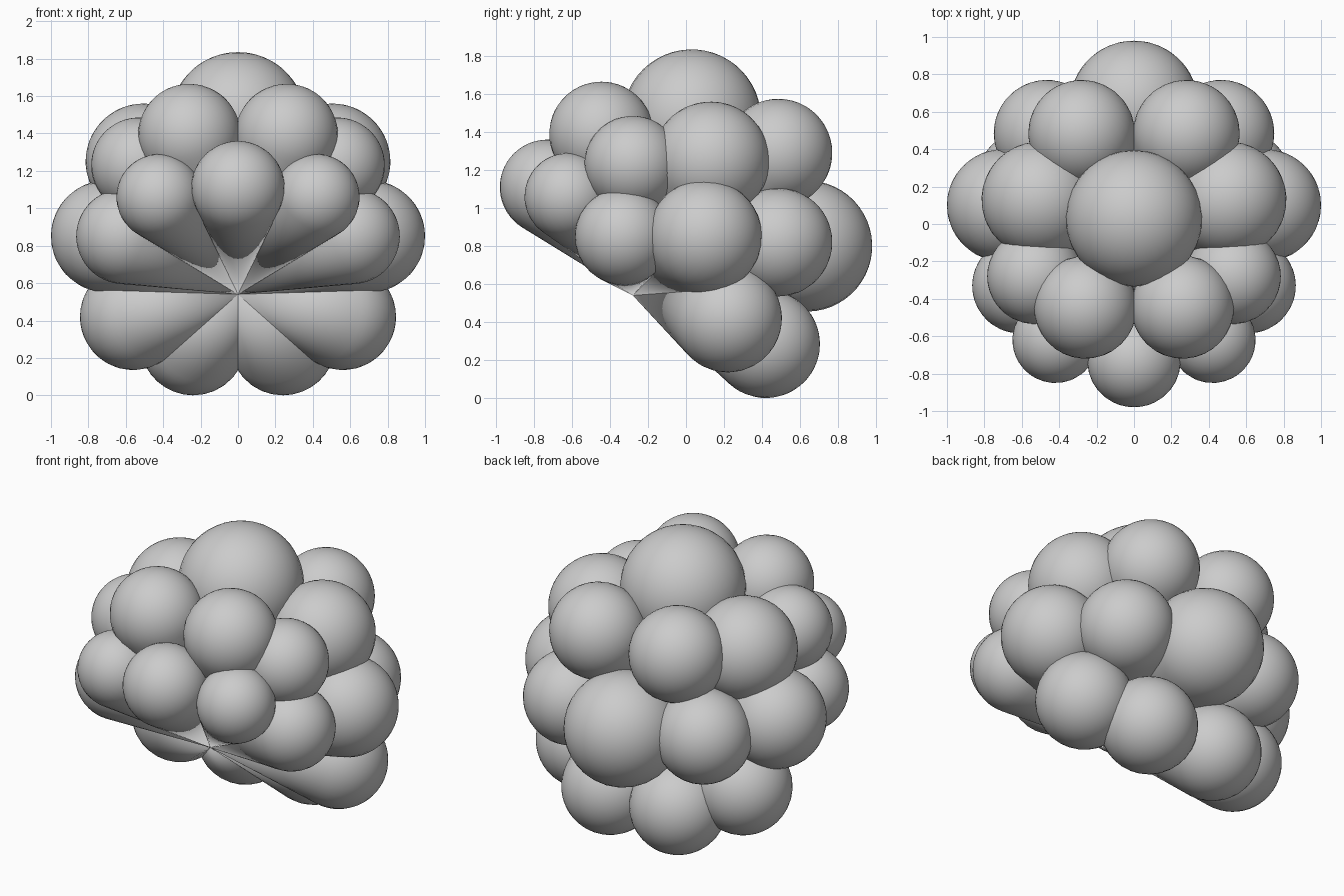
import bpy
import bmesh
import math
from mathutils import Vector

cube = bpy.data.objects.get("Cube")
if cube:
    bpy.data.objects.remove(cube, do_unlink=True)

APEX = Vector((0, -0.28, 0.54))   # point where every lobe's stem meets
SEGMENTS = 32
ARC_STEPS = 16

grey = bpy.data.materials.new("soft grey")
grey.use_nodes = True
colour = (0.6, 0.6, 0.6, 1)
grey.diffuse_color = colour
grey.node_tree.nodes["Principled BSDF"].inputs["Base Color"].default_value = colour


def lobe(name, centre, radius):
    """Ball whose tangent cone tapers back to the shared apex."""
    axis = Vector(centre) - APEX
    dist = axis.length
    start = math.acos(radius / dist)      # tangent angle, measured from the apex side
    profile = [(0, 0)]
    for i in range(ARC_STEPS + 1):
        a = start + (math.pi - start) * i / ARC_STEPS
        profile.append((radius * math.sin(a), dist - radius * math.cos(a)))

    bm = bmesh.new()
    verts = [bm.verts.new((x, 0, z)) for x, z in profile]
    edges = [bm.edges.new(pair) for pair in zip(verts, verts[1:])]
    bmesh.ops.spin(bm, geom=verts + edges, cent=(0, 0, 0), axis=(0, 0, 1),
                   angle=math.tau, steps=SEGMENTS)
    bmesh.ops.remove_doubles(bm, verts=bm.verts, dist=0.0005)
    bmesh.ops.recalc_face_normals(bm, faces=bm.faces)
    for face in bm.faces:
        face.smooth = True
    mesh = bpy.data.meshes.new(name)
    bm.to_mesh(mesh)
    bm.free()

    obj = bpy.data.objects.new(name, mesh)
    obj.location = APEX
    obj.rotation_mode = "QUATERNION"
    obj.rotation_quaternion = axis.to_track_quat("Z", "Y")
    mesh.materials.append(grey)
    bpy.context.collection.objects.link(obj)


# Lobes on the centre line
lobe("top_lobe", (0, 0.03, 1.47), 0.365)
lobe("front_lobe", (0, -0.73, 1.11), 0.25)
lobe("back_lobe", (0, 0.635, 0.80), 0.345)

# Mirrored lobes
pairs = {
    "front_upper_lobe": ((0.26, -0.445, 1.39), 0.275),
    "front_side_lobe": ((0.42, -0.62, 1.06), 0.23),
    "front_lower_lobe": ((0.61, -0.33, 0.85), 0.255),
    "side_front_lobe": ((0.53, -0.28, 1.23), 0.255),
    "side_upper_lobe": ((0.505, 0.13, 1.25), 0.31),
    "side_middle_lobe": ((0.70, 0.10, 0.85), 0.30),
    "side_lower_lobe": ((0.56, 0.22, 0.42), 0.285),
    "back_upper_lobe": ((0.28, 0.485, 1.29), 0.285),
    "back_middle_lobe": ((0.465, 0.485, 0.82), 0.285),
    "back_lower_lobe": ((0.24, 0.42, 0.285), 0.285),
}
for name, ((x, y, z), radius) in pairs.items():
    for side, sign in (("left", 1), ("right", -1)):
        lobe(f"{side}_{name}", (sign * x, y, z), radius)
